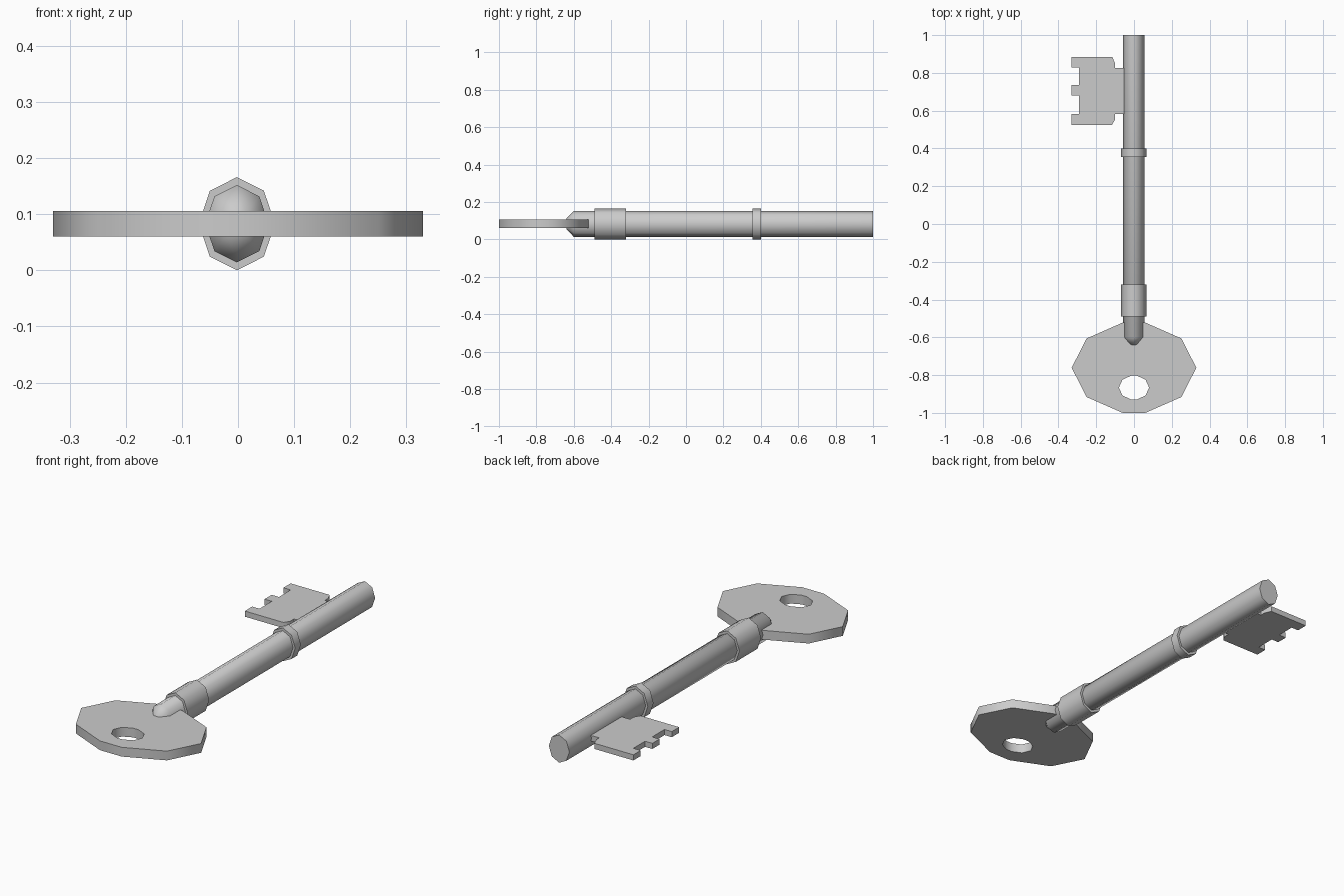
import bpy, bmesh, math

if "Cube" in bpy.data.objects:
    bpy.data.objects.remove(bpy.data.objects["Cube"])

ZC = 0.083       # height of the key's centre line
CX = -0.002


def finish(name, bm):
    bmesh.ops.recalc_face_normals(bm, faces=bm.faces)
    me = bpy.data.meshes.new(name)
    bm.to_mesh(me)
    bm.free()
    ob = bpy.data.objects.new(name, me)
    bpy.context.collection.objects.link(ob)
    bpy.ops.object.select_all(action='DESELECT')
    ob.select_set(True)
    bpy.context.view_layer.objects.active = ob
    bpy.ops.object.shade_smooth_by_angle(angle=math.radians(60))
    return ob


def rod(name, stations):
    """Eight-sided rod along y; stations are (y, z radius), width is narrower."""
    bm = bmesh.new()
    rings = []
    for y, r in stations:
        rings.append([bm.verts.new((CX + 0.82 * r * math.cos(i * math.pi / 4), y,
                                    ZC + r * math.sin(i * math.pi / 4)))
                      for i in range(8)])
    for a, b in zip(rings, rings[1:]):
        for i in range(8):
            j = (i + 1) % 8
            bm.faces.new((a[i], a[j], b[j], b[i]))
    bm.faces.new(rings[0])
    bm.faces.new(rings[-1])
    return finish(name, bm)


def plate(name, outline, thick, hole=None):
    """Flat plate centred on ZC; hole has as many points as the outline."""
    bm = bmesh.new()

    def loop(pts, z):
        return [bm.verts.new((x, y, z)) for x, y in pts]

    def strip(a, b):
        n = len(a)
        for i in range(n):
            j = (i + 1) % n
            bm.faces.new((a[i], a[j], b[j], b[i]))

    lo, hi = ZC - thick / 2, ZC + thick / 2
    bot, top = loop(outline, lo), loop(outline, hi)
    strip(bot, top)
    if hole:
        hbot, htop = loop(hole, lo), loop(hole, hi)
        strip(htop, hbot)
        strip(bot, hbot)
        strip(top, htop)
    else:
        bm.faces.new(bot)
        bm.faces.new(top)
    return finish(name, bm)


def ten_sided(cx, cy, mid, diag, end):
    """Symmetric ten-sided outline from three quarter points."""
    (mx, _), (dx, dy), (ex, ey) = mid, diag, end
    pts = [(mx, 0), (dx, dy), (ex, ey), (-ex, ey), (-dx, dy),
           (-mx, 0), (-dx, -dy), (-ex, -ey), (ex, -ey), (dx, -dy)]
    return [(cx + x, cy + y) for x, y in pts]


# shaft with tapered tip sunk into the bow
rod("shaft", [(-0.64, 0.028), (-0.6, 0.069), (1.0, 0.069)])
# collar and stop ring
rod("collar", [(-0.49, 0.083), (-0.32, 0.083)])
rod("stop_ring", [(0.355, 0.083), (0.4, 0.083)])

# bow (handle) with keyring hole
plate("bow", ten_sided(0, -0.761, (0.33, 0), (0.251, 0.155), (0.06, 0.239)), 0.046,
      ten_sided(0, -0.866, (0.08, 0), (0.061, 0.042), (0.015, 0.063)))

# bit with teeth
plate("bit", [(-0.02, 0.825), (-0.1, 0.825), (-0.1, 0.85), (-0.115, 0.885),
              (-0.33, 0.885), (-0.33, 0.828), (-0.29, 0.828), (-0.29, 0.736),
              (-0.33, 0.736), (-0.33, 0.68), (-0.29, 0.68), (-0.29, 0.583),
              (-0.33, 0.583), (-0.33, 0.525), (-0.117, 0.525), (-0.1, 0.553),
              (-0.1, 0.583), (-0.02, 0.583)], 0.028)
